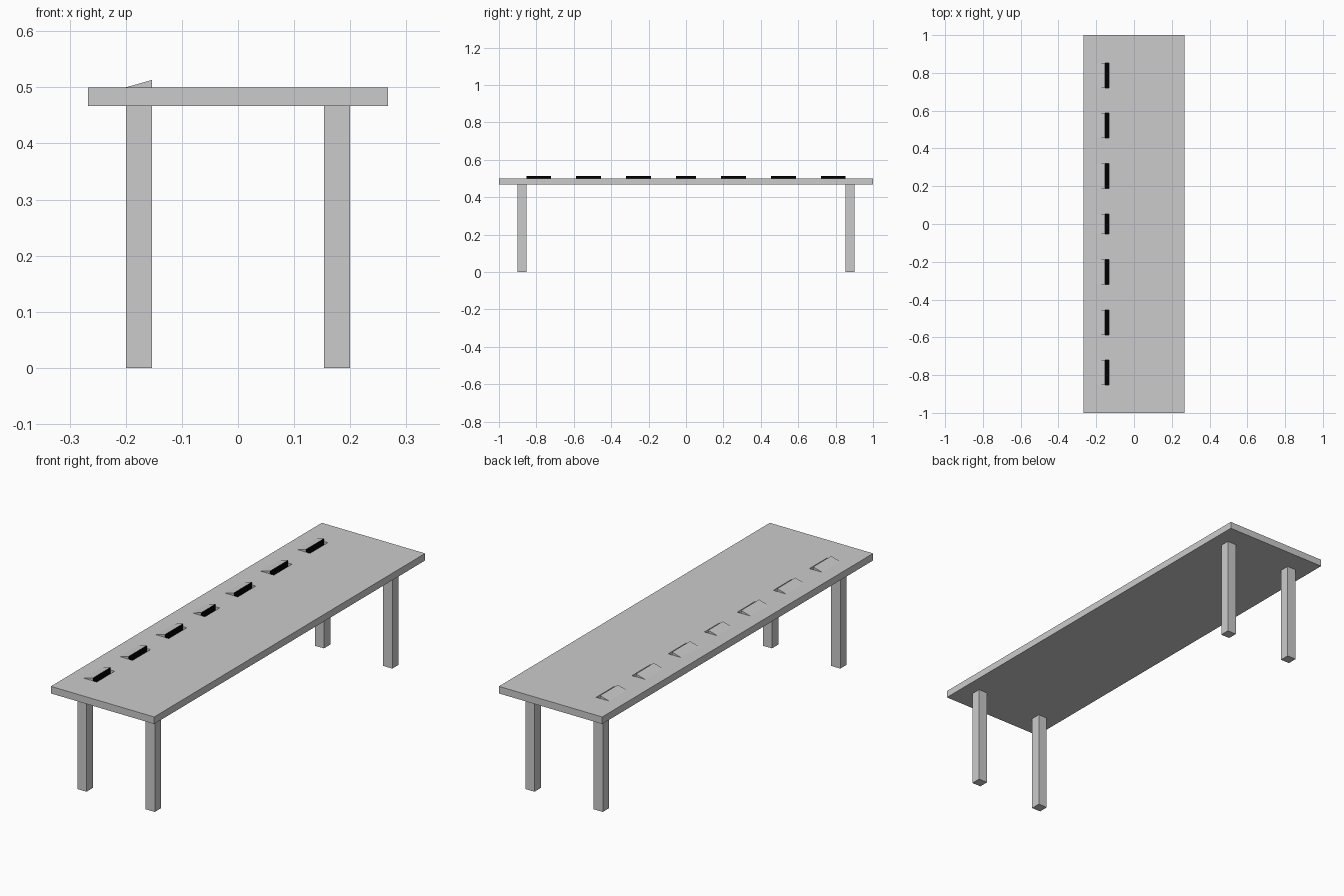
import bpy
import bmesh

if "Cube" in bpy.data.objects:
    bpy.data.objects.remove(bpy.data.objects["Cube"])

TOP, UNDER = 0.5, 0.467
FLOOR = 0.478                      # bottom of the slot pockets
SLOT_BACK, SLOT_LIP, SLOT_FRONT = -0.2, -0.153, -0.133

dark = bpy.data.materials.new("slot_dark")
dark.diffuse_color = (0.0, 0.0, 0.0, 1)
dark.use_nodes = True
dark.node_tree.nodes["Principled BSDF"].inputs["Base Color"].default_value = dark.diffuse_color
grey = bpy.data.materials.new("table_grey")
grey.diffuse_color = (0.8, 0.8, 0.8, 1)
grey.use_nodes = True
grey.node_tree.nodes["Principled BSDF"].inputs["Base Color"].default_value = grey.diffuse_color


def add_object(name, bm, mats=()):
    bmesh.ops.recalc_face_normals(bm, faces=bm.faces)
    me = bpy.data.meshes.new(name)
    bm.to_mesh(me)
    bm.free()
    for m in mats:
        me.materials.append(m)
    ob = bpy.data.objects.new(name, me)
    bpy.context.collection.objects.link(ob)
    return ob


def prism(bm, profile, y0, y1):
    """Extrude an (x, z) profile along y."""
    face = bm.faces.new([bm.verts.new((x, y0, z)) for x, z in profile])
    res = bmesh.ops.extrude_face_region(bm, geom=[face])
    verts = [v for v in res["geom"] if isinstance(v, bmesh.types.BMVert)]
    bmesh.ops.translate(bm, verts=verts, vec=(0, y1 - y0, 0))


def box(bm, x0, x1, y0, y1, z0, z1):
    prism(bm, [(x0, z0), (x1, z0), (x1, z1), (x0, z1)], y0, y1)


# Seven slots: a short one in the middle, three longer ones each side
slots = [(-0.054, 0.054)]
for a, b in [(0.188, 0.321), (0.455, 0.588), (0.721, 0.853)]:
    slots += [(a, b), (-b, -a)]

# Table top
bm = bmesh.new()
box(bm, -0.267, 0.267, -1, 1, UNDER, TOP)
table_top = add_object("table_top", bm)

# Pockets cut into the top
bm = bmesh.new()
for a, b in slots:
    box(bm, SLOT_BACK, SLOT_FRONT, a, b, FLOOR, TOP + 0.05)
cutter = add_object("slot_cutter", bm)
cutter.hide_render = True
cutter.display_type = 'WIRE'
mod = table_top.modifiers.new("slots", 'BOOLEAN')
mod.operation = 'DIFFERENCE'
mod.solver = 'EXACT'
mod.object = cutter

# Bake the cut so the cutter can go
dg = bpy.context.evaluated_depsgraph_get()
cut_mesh = bpy.data.meshes.new_from_object(table_top.evaluated_get(dg))
table_top.modifiers.clear()
table_top.data = cut_mesh
bpy.data.objects.remove(cutter)

# Sloped hoods over the slots, with a dark mouth facing +x
bm = bmesh.new()
for a, b in slots:
    prism(bm, [(SLOT_BACK, FLOOR), (SLOT_LIP, FLOOR),
               (SLOT_LIP, 0.5133), (SLOT_BACK, TOP)], a, b)
bmesh.ops.recalc_face_normals(bm, faces=bm.faces)
bm.normal_update()
for f in bm.faces:
    f.material_index = 1 if f.normal.x > 0.9 else 0
add_object("slot_hoods", bm, [grey, dark])

# Dark floors of the slots
bm = bmesh.new()
for a, b in slots:
    box(bm, SLOT_LIP, SLOT_FRONT, a, b, FLOOR - 0.003, FLOOR + 0.002)
add_object("slot_floors", bm, [dark])

# Four square legs
for sx, side in ((-1, "left"), (1, "right")):
    for sy, end in ((-1, "front"), (1, "back")):
        bm = bmesh.new()
        xs = sorted((sx * 0.153, sx * 0.2))
        ys = sorted((sy * 0.853, sy * 0.9))
        box(bm, *xs, *ys, 0, UNDER)
        add_object(f"{end}_{side}_leg", bm)
